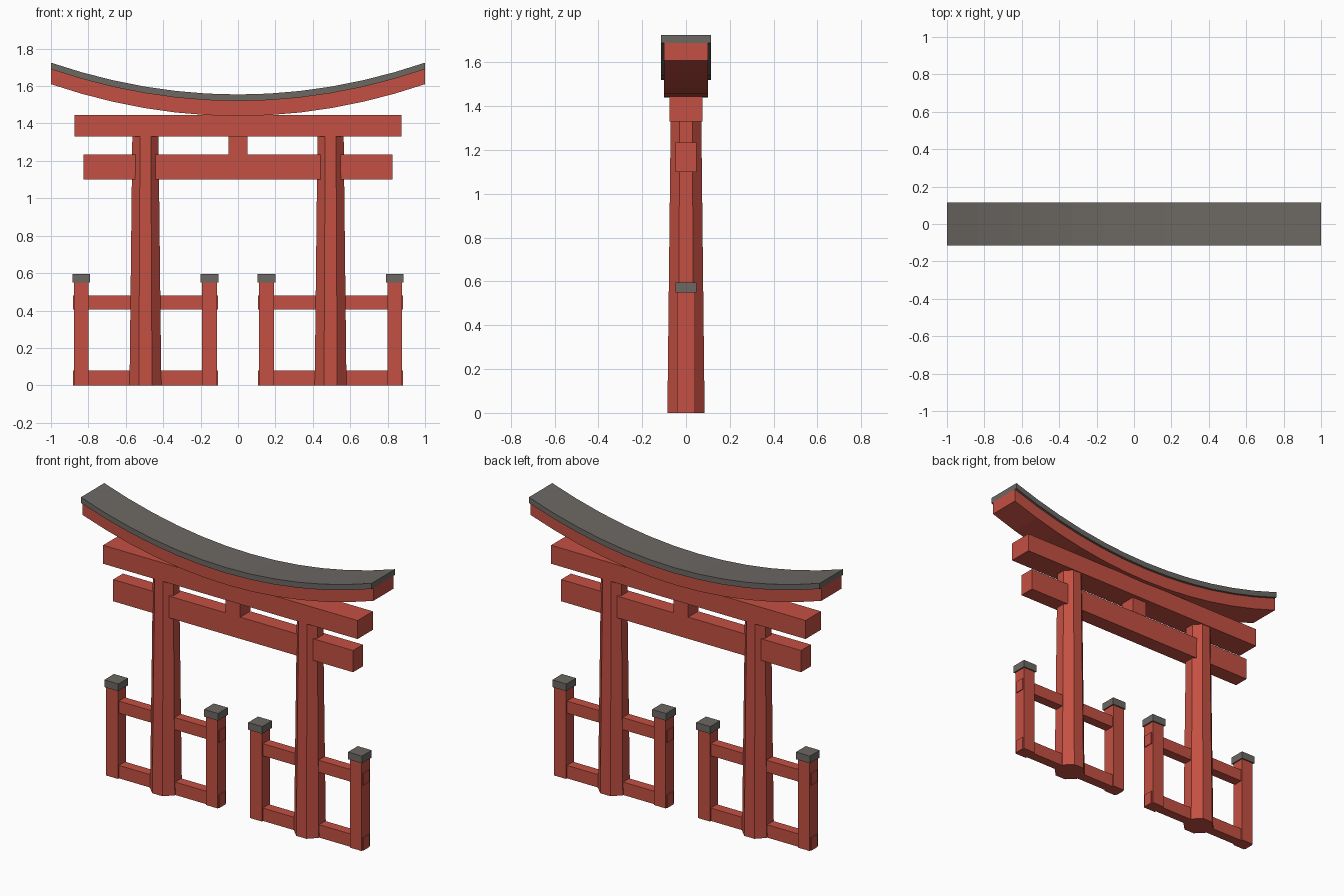
import bpy
import math

if "Cube" in bpy.data.objects:
    bpy.data.objects.remove(bpy.data.objects["Cube"])


def make_material(name, rgb):
    mat = bpy.data.materials.new(name)
    mat.use_nodes = True
    mat.diffuse_color = (*rgb, 1)
    mat.node_tree.nodes["Principled BSDF"].inputs["Base Color"].default_value = (*rgb, 1)
    return mat


RED = make_material("vermilion paint", (0.55, 0.08, 0.055))
GREY = make_material("grey slate", (0.15, 0.138, 0.125))


def add_mesh(name, verts, faces, mat):
    mesh = bpy.data.meshes.new(name)
    mesh.from_pydata(verts, [], faces)
    mesh.materials.append(mat)
    obj = bpy.data.objects.new(name, mesh)
    bpy.context.collection.objects.link(obj)
    return obj


def box(name, x, half_x, half_y, z0, z1, mat=RED):
    bpy.ops.mesh.primitive_cube_add(size=2, location=(x, 0, (z0 + z1) / 2))
    obj = bpy.context.object
    obj.name = name
    obj.scale = (half_x, half_y, (z1 - z0) / 2)
    bpy.ops.object.transform_apply(location=False, rotation=False, scale=True)
    obj.data.materials.append(mat)


def pillar(name, x, z1, bottom, top):
    # Tapered octagon with flat sides facing the axes
    k = 1 / math.cos(math.pi / 8)
    bpy.ops.mesh.primitive_cone_add(vertices=8, radius1=bottom * k, radius2=top * k,
                                    depth=z1, location=(x, 0, z1 / 2),
                                    rotation=(0, 0, math.pi / 8))
    obj = bpy.context.object
    obj.name = name
    obj.data.materials.append(RED)


def curved_slab(name, half_y, z0, z1, mat, steps=12):
    # Upswept beam: a rectangular section following a shallow parabola
    verts, faces = [], []
    for i in range(steps + 1):
        x = 2 * i / steps - 1
        rise = 0.17 * x * x
        verts += [(x, -half_y, z0 + rise), (x, half_y, z0 + rise),
                  (x, half_y, z1 + rise), (x, -half_y, z1 + rise)]
    for i in range(steps):
        a = 4 * i
        for j in range(4):
            k = (j + 1) % 4
            faces.append((a + j, a + 4 + j, a + 4 + k, a + k))
    end = 4 * steps
    faces += [(0, 1, 2, 3), (end + 3, end + 2, end + 1, end)]
    obj = add_mesh(name, verts, faces, mat)
    # Consistent outward normals
    bpy.context.view_layer.objects.active = obj
    bpy.ops.object.select_all(action='DESELECT')
    obj.select_set(True)
    bpy.ops.object.mode_set(mode='EDIT')
    bpy.ops.mesh.select_all(action='SELECT')
    bpy.ops.mesh.normals_make_consistent(inside=False)
    bpy.ops.object.mode_set(mode='OBJECT')


# Upper beams and roof
curved_slab("curved_lintel", 0.1, 1.44, 1.52, RED)
curved_slab("roof_cap", 0.115, 1.52, 1.555, GREY)
box("upper_beam", 0, 0.875, 0.075, 1.33, 1.445)
box("tie_beam", 0, 0.825, 0.048, 1.1, 1.235)
box("centre_strut", 0, 0.05, 0.05, 1.235, 1.33)

# Pillars, each with its low bracing frame
for side, s in (("left", 1), ("right", -1)):
    cx = 0.495 * s
    pillar(side + "_pillar", cx, 1.335, 0.085, 0.07)
    for level, z0, z1 in (("lower", 0, 0.08), ("upper", 0.405, 0.48)):
        box(f"{side}_{level}_rail", cx, 0.388, 0.03, z0, z1)
    for place, d in (("outer", s), ("inner", -s)):
        px = cx + 0.343 * d
        box(f"{side}_{place}_post", px, 0.04, 0.04, 0, 0.55)
        box(f"{side}_{place}_post_cap", px, 0.048, 0.048, 0.55, 0.595, GREY)
